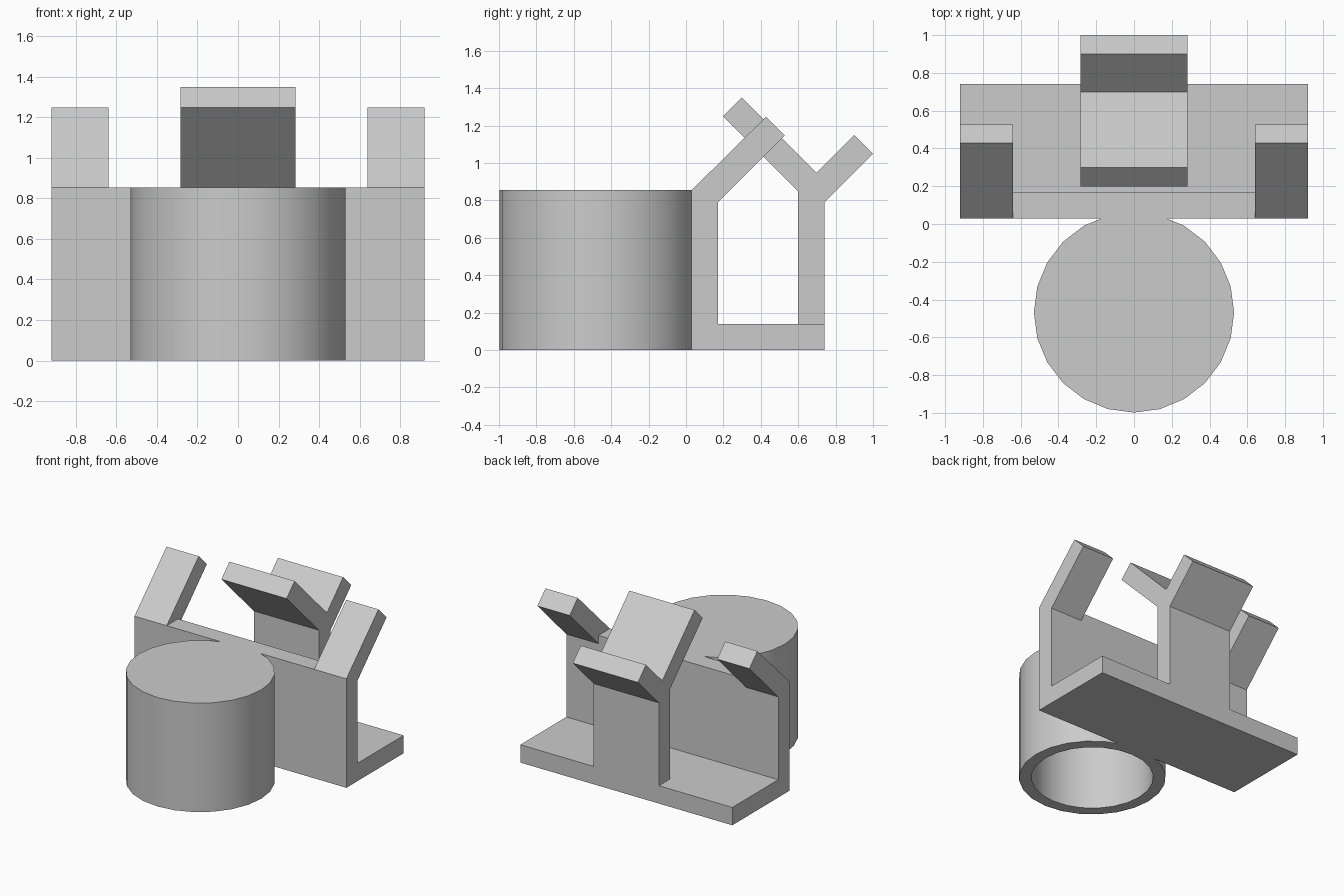
import bpy
import bmesh
import math
from mathutils import Matrix, Vector

if "Cube" in bpy.data.objects:
    bpy.data.objects.remove(bpy.data.objects["Cube"], do_unlink=True)

grey = bpy.data.materials.new("plain grey")
grey.use_nodes = True
colour = (0.6, 0.6, 0.6, 1)
grey.diffuse_color = colour
grey.node_tree.nodes["Principled BSDF"].inputs["Base Color"].default_value = colour


def finish(name, bm):
    bmesh.ops.recalc_face_normals(bm, faces=bm.faces)
    mesh = bpy.data.meshes.new(name)
    bm.to_mesh(mesh)
    bm.free()
    mesh.materials.append(grey)
    obj = bpy.data.objects.new(name, mesh)
    bpy.context.collection.objects.link(obj)
    return obj


def extrude_profile(name, profile, x0, x1):
    """Side profile of (y, z) points, extruded from x0 to x1."""
    bm = bmesh.new()
    face = bm.faces.new([bm.verts.new((x0, y, z)) for y, z in profile])
    moved = bmesh.ops.extrude_face_region(bm, geom=[face], use_keep_orig=True)
    verts = [v for v in moved["geom"] if isinstance(v, bmesh.types.BMVert)]
    bmesh.ops.translate(bm, verts=verts, vec=(x1 - x0, 0, 0))
    return finish(name, bm)


FRONT, INNER, REAR = 0.03, 0.17, 0.74
TOP, BEND, FLOOR, WIDTH = 0.855, 0.79, 0.14, 0.92

# L-shaped base plate with front wall
extrude_profile("base_and_front_wall", [
    (FRONT, 0), (REAR, 0), (REAR, FLOOR), (INNER, FLOOR),
    (INNER, TOP), (FRONT, TOP)], -WIDTH, WIDTH)

# Slanted arms at both ends of the wall
for side, x in (("right", -WIDTH), ("left", 0.64)):
    extrude_profile(side + "_arm", [
        (FRONT, TOP), (INNER, TOP), (INNER, BEND),
        (0.528, 1.148), (0.428, 1.248)], x, x + 0.28)

# Y-shaped rear clip
extrude_profile("rear_clip", [
    (0.6, FLOOR), (REAR, FLOOR), (REAR, BEND), (1.0, 1.05), (0.9, 1.15),
    (0.698, 0.948), (0.298, 1.35), (0.198, 1.25), (0.6, 0.848)], -0.283, 0.283)

# Hollow cup, open underneath, turned from a half section
bm = bmesh.new()
section = [(0, TOP), (0.53, TOP), (0.53, 0), (0.44, 0), (0.44, 0.765), (0, 0.765)]
verts = [bm.verts.new((r, 0, z)) for r, z in section]
edges = [bm.edges.new(pair) for pair in zip(verts, verts[1:])]
bmesh.ops.spin(bm, geom=verts + edges, cent=(0, 0, 0), axis=(0, 0, 1),
               angle=math.tau, steps=24)
bmesh.ops.remove_doubles(bm, verts=bm.verts, dist=0.0005)
bmesh.ops.transform(bm, matrix=Matrix.Translation(Vector((0, -0.468, 0))), verts=bm.verts)
cup = finish("hollow_cup", bm)
bpy.ops.object.select_all(action="DESELECT")
cup.select_set(True)
bpy.context.view_layer.objects.active = cup
bpy.ops.object.shade_smooth_by_angle(angle=math.radians(30))
